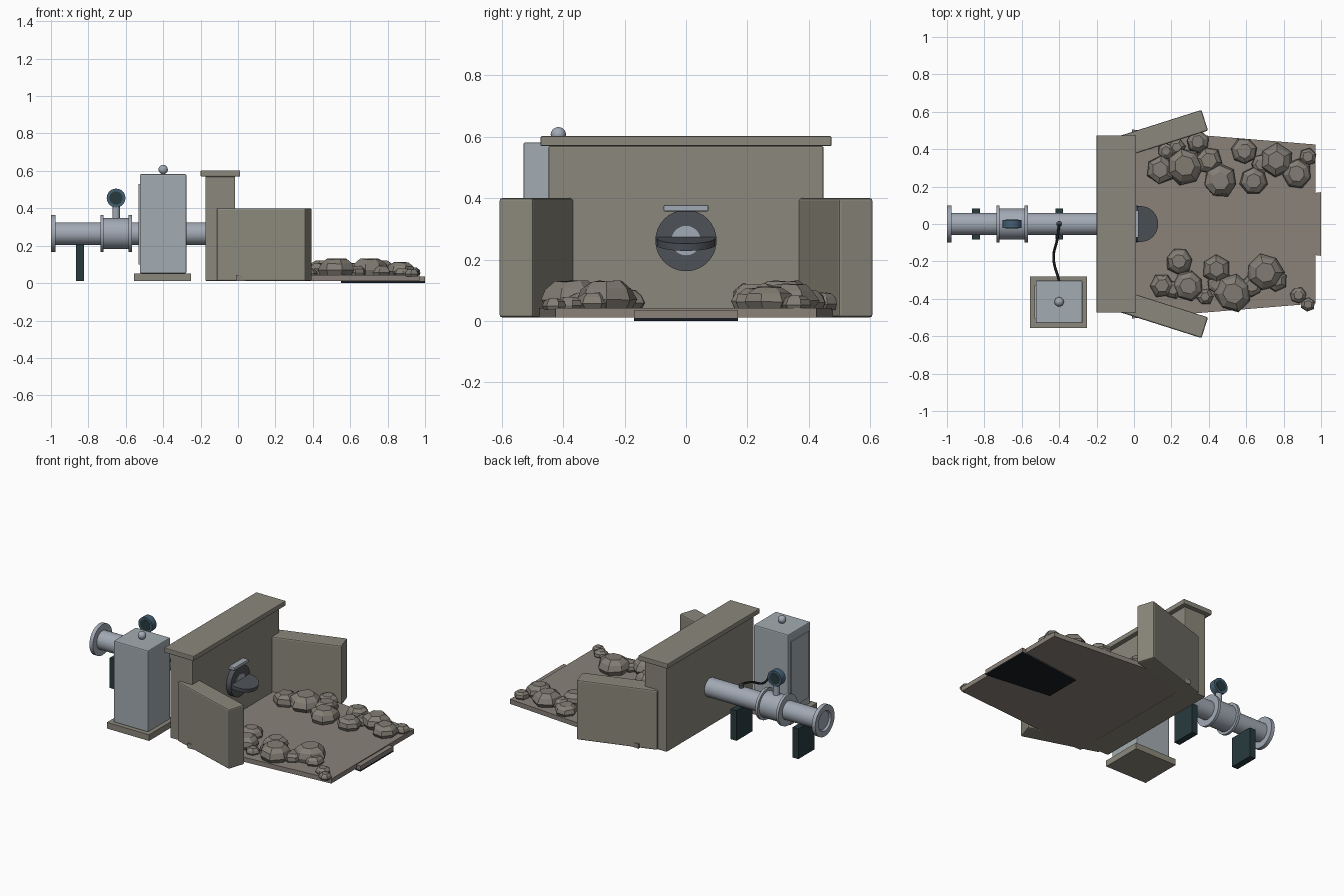
import bpy, bmesh, math, random
from mathutils import Matrix, Vector

random.seed(4)
if "Cube" in bpy.data.objects:
    bpy.data.objects.remove(bpy.data.objects["Cube"], do_unlink=True)


def material(name, *rgb):
    m = bpy.data.materials.new(name)
    m.use_nodes = True
    m.diffuse_color = (*rgb, 1)
    m.node_tree.nodes["Principled BSDF"].inputs["Base Color"].default_value = (*rgb, 1)
    return m


CONCRETE = material("concrete", .26, .246, .2)
APRON = material("apron concrete", .255, .223, .195)
ROCK = material("rock", .225, .205, .175)
STEEL = material("pipe steel", .36, .4, .46)
CABINET = material("cabinet grey", .37, .415, .445)
BLUE = material("gauge blue", .06, .115, .17)
TEAL = material("support teal", .02, .042, .048)
IRON = material("gate iron", .075, .083, .095)
BLACK = material("black", .01, .013, .017)


def finish(name, bm, *mats):
    bmesh.ops.recalc_face_normals(bm, faces=bm.faces)
    mesh = bpy.data.meshes.new(name)
    bm.to_mesh(mesh)
    bm.free()
    for m in mats:
        mesh.materials.append(m)
    ob = bpy.data.objects.new(name, mesh)
    bpy.context.collection.objects.link(ob)
    return ob


def smooth(ob):
    bpy.ops.object.select_all(action='DESELECT')
    ob.select_set(True)
    bpy.context.view_layer.objects.active = ob
    bpy.ops.object.shade_smooth_by_angle(angle=math.radians(35))
    return ob


def box(name, mat, low, high, bevel=0.0):
    low, high = Vector(low), Vector(high)
    bm = bmesh.new()
    bmesh.ops.create_cube(bm, size=1, matrix=Matrix.Translation((low + high) / 2)
                          @ Matrix.Diagonal((*(high - low), 1)))
    ob = finish(name, bm, mat)
    if bevel:
        mod = ob.modifiers.new("bevel", 'BEVEL')
        mod.width, mod.segments = bevel, 2
    return ob


def lathe(name, mat, profile, centre, axis, sides=32):
    """Spin (distance along axis, radius) points into a closed round part."""
    turn = Vector((0, 0, 1)).rotation_difference(Vector(axis)).to_matrix().to_4x4()
    place = Matrix.Translation(centre) @ turn
    bm = bmesh.new()
    rings = [[bm.verts.new(place @ Vector((r * math.cos(a), r * math.sin(a), d)))
              for a in (math.tau * i / sides for i in range(sides))] for d, r in profile]
    for a, b in zip(rings, rings[1:]):
        for i in range(sides):
            j = (i + 1) % sides
            bm.faces.new((a[i], a[j], b[j], b[i]))
    bm.faces.new(rings[0])
    bm.faces.new(rings[-1])
    return smooth(finish(name, bm, mat))


def slab(name, mats, outline, z0, z1):
    """Extrude a plan outline; the underside takes the last material."""
    bm = bmesh.new()
    lower = [bm.verts.new((x, y, z0)) for x, y in outline]
    upper = [bm.verts.new((x, y, z1)) for x, y in outline]
    bm.faces.new(lower).material_index = len(mats) - 1
    bm.faces.new(upper)
    for i in range(len(outline)):
        j = (i + 1) % len(outline)
        bm.faces.new((lower[i], lower[j], upper[j], upper[i]))
    return finish(name, bm, *mats)


GROUND = .012
AXIS_Z = .265

# Headwall, cap and splayed wing walls
box("headwall", CONCRETE, (-.175, -.448, GROUND), (-.015, .448, .57), .005)
box("headwall_cap", CONCRETE, (-.2, -.474, .57), (.012, .474, .602), .004)
for side, label in ((1, "left"), (-1, "right")):
    wing = box(label + "_wing_wall", CONCRETE, (-.25, -.058, 0), (.25, .058, .388), .008)
    wing.location = (.14, side * .479, GROUND)
    wing.rotation_euler.z = side * math.radians(17.6)

# Apron with its flared outlet lip
slab("apron", [APRON], [(-.01, -.505), (.97, -.425), (.97, .425), (-.01, .505)], GROUND, .042)
flare = [(.55, -.117), (1, -.17), (1, .17), (.55, .117)]
slab("outlet_lip", [APRON], flare, .01, .036)
slab("lip_underlay", [BLACK], flare, 0, .01)

# Main pipe, end flange and valve body
ALONG = (1, 0, 0)
lathe("main_pipe", STEEL, [(-.985, .06), (.012, .06)], (0, 0, AXIS_Z), ALONG)
lathe("end_flange", STEEL, [(-.988, .058), (-1, .065), (-1, .1), (-.975, .1), (-.975, .058)],
      (0, 0, AXIS_Z), ALONG)
lathe("valve_body", STEEL, [(-.735, .06), (-.735, .1), (-.718, .1), (-.718, .083),
                            (-.585, .083), (-.585, .1), (-.568, .1), (-.568, .06)],
      (0, 0, AXIS_Z), ALONG)

# Gauge on its stem
lathe("gauge_stem", STEEL, [(.33, .02), (.42, .02)], (-.652, 0, 0), (0, 0, 1), 20)
lathe("gauge_case", BLUE, [(-.022, .036), (-.022, .05), (.022, .05), (.022, .036)],
      (-.652, 0, .455), (0, 1, 0))
lathe("gauge_face", TEAL, [(-.024, .035), (.024, .035)], (-.652, 0, .455), (0, 1, 0))

# Pipe supports
for x, label in ((-.845, "outer"), (-.4, "inner")):
    box(label + "_pipe_support", TEAL, (x - .021, -.082, GROUND), (x + .021, .082, .208))

# Control cabinet on its pad
box("cabinet_pad", CONCRETE, (-.555, -.555, GROUND), (-.252, -.28, .052))
box("cabinet", CABINET, (-.525, -.53, .052), (-.276, -.302, .582), .006)
box("cabinet_door", CABINET, (-.531, -.505, .1), (-.524, -.327, .53))
lathe("cabinet_beacon", STEEL, [(.025 * -math.cos(a), .025 * math.sin(a)) for a in
                                (math.pi * (i + .1) / 10.2 for i in range(11))],
      (-.4, -.416, .607), (0, 0, 1), 20)

# Sensor and cable
lathe("pipe_sensor", IRON, [(.315, .016), (.345, .016)], (-.4, 0, 0), (0, 0, 1), 16)
curve = bpy.data.curves.new("sensor_cable", 'CURVE')
curve.dimensions = '3D'
curve.bevel_depth = .007
curve.bevel_resolution = 2
spline = curve.splines.new('BEZIER')
path = [(-.4, 0, .345), (-.41, -.08, .33), (-.43, -.18, .29), (-.4, -.305, .3)]
spline.bezier_points.add(len(path) - 1)
for point, co in zip(spline.bezier_points, path):
    point.co = co
    point.handle_left_type = point.handle_right_type = 'AUTO'
curve.materials.append(BLACK)
bpy.context.collection.objects.link(bpy.data.objects.new("sensor_cable", curve))

# Outlet ring, hinge and open flap
lathe("outlet_ring", IRON, [(-.02, .05), (-.02, .1), (.018, .1), (.018, .05)],
      (0, 0, AXIS_Z - .003), ALONG)
lathe("outlet_mouth", STEEL, [(-.01, .048), (.02, .048)], (0, 0, AXIS_Z - .003), ALONG)
box("flap_hinge", STEEL, (-.015, -.073, .357), (.025, .073, .378), .004)
lathe("outlet_flap", IRON, [(-.012, .096), (.012, .096)], (.033, 0, .259), (.2, 0, 1))

# Riprap: faceted stones as x, y, radius
stones = [
    (.14, .29, .08), (.27, .31, .1), (.4, .34, .075), (.34, .44, .06), (.17, .39, .045),
    (.23, .41, .045), (.46, .23, .09), (.59, .39, .07), (.64, .23, .075), (.68, .32, .055),
    (.76, .34, .09), (.87, .27, .08), (.93, .36, .05), (.24, -.2, .07), (.44, -.24, .075),
    (.7, -.26, .1), (.15, -.33, .065), (.29, -.33, .08), (.21, -.35, .05), (.38, -.39, .045),
    (.44, -.32, .05), (.53, -.37, .1), (.63, -.33, .06), (.76, -.3, .06), (.88, -.38, .045),
    (.93, -.43, .04)]
bm = bmesh.new()
for x, y, r in stones:
    turn = random.uniform(0, math.tau)
    sides = random.choice((6, 7))
    rings = []
    for level, width in ((0, .8), (.35, 1), (.7, .88), (.95, .55)):
        rings.append([])
        for i in range(sides):
            a = turn + math.tau * i / sides
            reach = r * width * random.uniform(.93, 1.07)
            z = .035 + r * level * random.uniform(.95, 1.03)
            rings[-1].append(bm.verts.new((x + reach * math.cos(a), y + reach * math.sin(a), z)))
    for a, b in zip(rings, rings[1:]):
        for i in range(sides):
            j = (i + 1) % sides
            bm.faces.new((a[i], a[j], b[j], b[i]))
    bm.faces.new(rings[0])
    bm.faces.new(rings[-1])
finish("riprap_stones", bm, ROCK)
